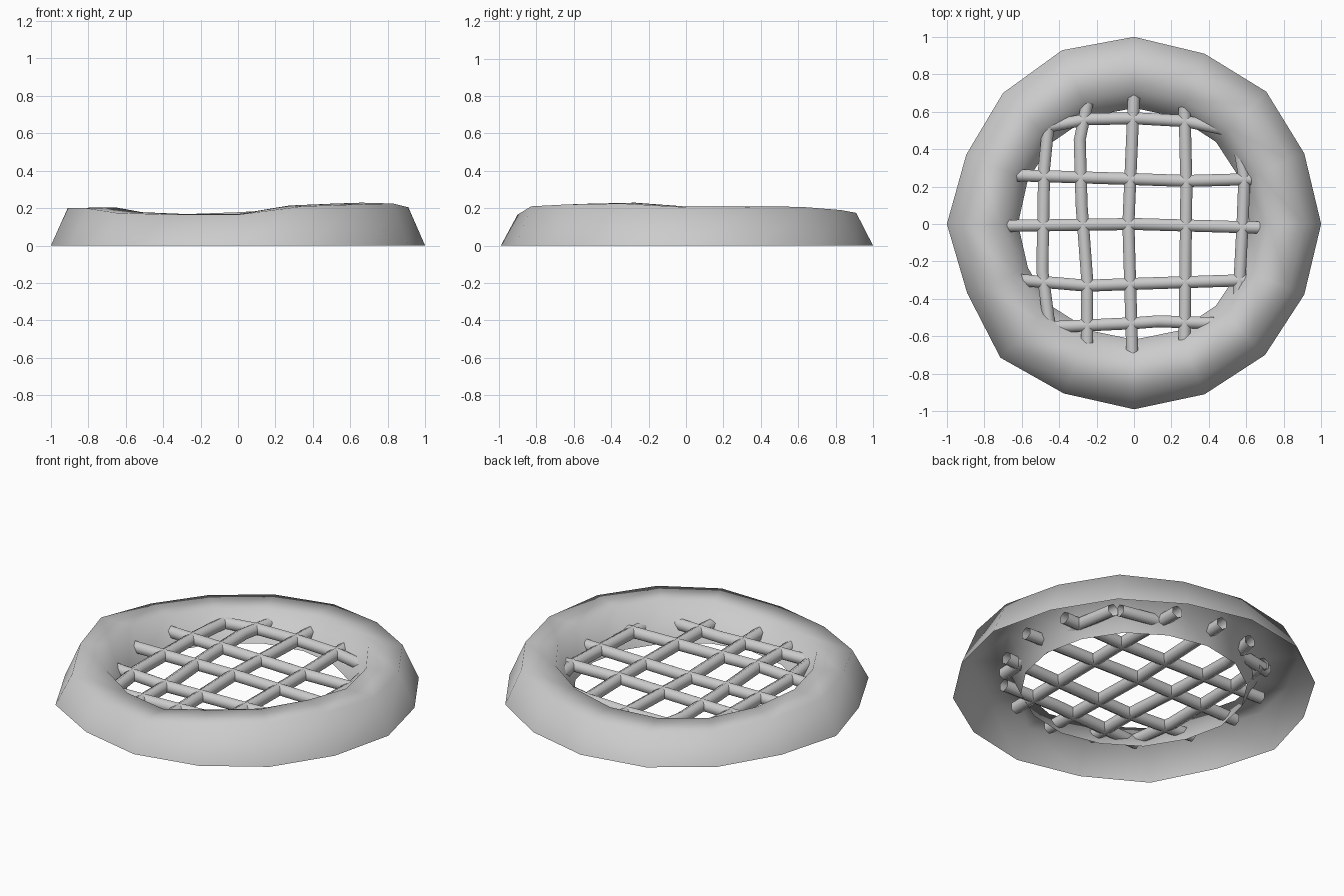
import bpy
import bmesh
from math import cos, sin, pi
from mathutils import Vector

default_cube = bpy.data.objects.get("Cube")
if default_cube:
    bpy.data.objects.remove(default_cube, do_unlink=True)

SIDES = 16
BAR_SIDES = 6
BAR_RADIUS = 0.037
BAR_HEIGHT = 0.09
BAR_OVERRUN = 0.06  # length hidden inside the hollow rim

grey = bpy.data.materials.new("plain_grey")
grey.use_nodes = True
grey.diffuse_color = (0.6, 0.6, 0.6, 1)
grey.node_tree.nodes["Principled BSDF"].inputs["Base Color"].default_value = grey.diffuse_color


def bridge(bm, first, second, closed=True):
    """Join two equal loops of vertices with quads."""
    count = len(first)
    for i in range(count):
        j = (i + 1) % count
        bm.faces.new((first[i], first[j], second[j], second[i]))


def finish(bm, name):
    """Turn a bmesh into a smooth grey object."""
    mesh = bpy.data.meshes.new(name)
    bm.to_mesh(mesh)
    bm.free()
    mesh.materials.append(grey)
    for face in mesh.polygons:
        face.use_smooth = True
    obj = bpy.data.objects.new(name, mesh)
    bpy.context.collection.objects.link(obj)
    return obj


def make_rim():
    """Hollow ring, open underneath, with an uneven crest."""
    spread = [1, .985, 1, .985, 1, 1.005, .99, .97,
              1, .965, 1.01, .98, .99, .985, .99, .985]
    crest = [.205, .205, .205, .19, .175, .165, .165, .18,
             .2, .2, .175, .165, .165, .21, .22, .225]
    # each step: radius, share of the crest height, share of the unevenness
    profile = [(1, 0, 1), (.91, 1, 1), (.72, 1.02, .5), (.62, .03, .3)]
    bm = bmesh.new()
    loops = []
    for radius, lift, uneven in profile:
        loop = []
        for i in range(SIDES):
            angle = 2 * pi * i / SIDES
            r = radius * (1 + (spread[i] - 1) * uneven)
            loop.append(bm.verts.new((r * cos(angle), r * sin(angle), crest[i] * lift)))
        loops.append(loop)
    for lower, upper in zip(loops, loops[1:]):
        bridge(bm, lower, upper)
    finish(bm, "rim")


def make_bar(name, path, along_x):
    """Open six-sided tube swept along a gently bent path."""
    points = [Vector((x, y, BAR_HEIGHT)) for x, y in path]
    start = (points[0] - points[1]).normalized() * BAR_OVERRUN
    end = (points[-1] - points[-2]).normalized() * BAR_OVERRUN
    points[0] += start
    points[-1] += end
    side = Vector((0, 1, 0)) if along_x else Vector((-1, 0, 0))
    up = Vector((0, 0, 1))
    bm = bmesh.new()
    loops = []
    for point in points:
        loop = []
        for i in range(BAR_SIDES):
            angle = 2 * pi * i / BAR_SIDES
            offset = side * sin(angle) + up * cos(angle)
            loop.append(bm.verts.new(point + offset * BAR_RADIUS))
        loops.append(loop)
    for first, second in zip(loops, loops[1:]):
        bridge(bm, second, first)
    bmesh.ops.recalc_face_normals(bm, faces=bm.faces)
    finish(bm, name)


make_rim()

# bars running from side to side
cross_bars = {
    "back_cross_bar": [(-.46, .52), (-.25, .56), (0, .565), (.27, .55), (.46, .51)],
    "rear_cross_bar": [(-.62, .26), (0, .24), (.28, .23), (.64, .24)],
    "middle_cross_bar": [(-.67, -.01), (0, 0), (.69, -.02)],
    "fore_cross_bar": [(-.6, -.3), (-.25, -.33), (0, -.32), (.6, -.3)],
    "front_cross_bar": [(-.42, -.55), (0, -.53), (.13, -.52), (.42, -.53)],
}
# bars running from front to back
long_bars = {
    "right_long_bar": [(-.46, .5), (-.48, .3), (-.49, -.25), (-.46, -.48)],
    "mid_right_long_bar": [(-.25, .64), (-.29, .45), (-.28, .1), (-.25, -.3), (-.25, -.6)],
    "middle_long_bar": [(0, .69), (-.03, 0), (-.01, -.67)],
    "mid_left_long_bar": [(.27, .63), (.28, .2), (.27, -.62)],
    "left_long_bar": [(.56, .42), (.59, .25), (.58, 0), (.56, -.38)],
}
for bar_name, bar_path in cross_bars.items():
    make_bar(bar_name, bar_path, True)
for bar_name, bar_path in long_bars.items():
    make_bar(bar_name, bar_path, False)
